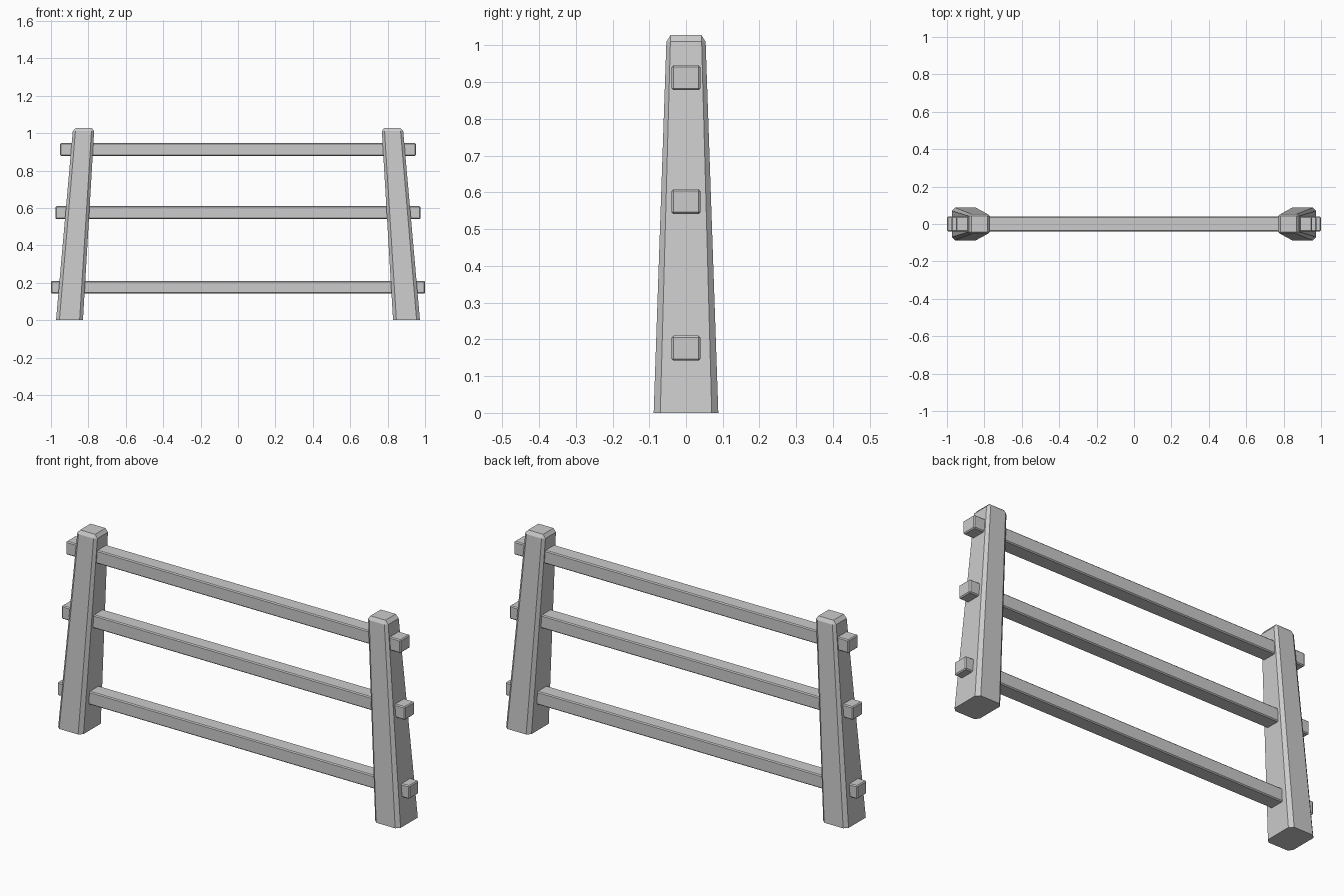
import bpy, bmesh

if "Cube" in bpy.data.objects:
    bpy.data.objects.remove(bpy.data.objects["Cube"])

HEIGHT = 1.028


def finish(bm, name):
    bmesh.ops.recalc_face_normals(bm, faces=bm.faces)
    mesh = bpy.data.meshes.new(name)
    bm.to_mesh(mesh)
    bm.free()
    obj = bpy.data.objects.new(name, mesh)
    bpy.context.collection.objects.link(obj)
    return obj


def box(hx, hy, hz, z):
    bm = bmesh.new()
    bmesh.ops.create_cube(bm, size=2)
    for v in bm.verts:
        v.co = (v.co.x * hx, v.co.y * hy, v.co.z * hz + z)
    return bm


def chamfer(bm, edges, width):
    bmesh.ops.bevel(bm, geom=edges, offset=width, offset_type='OFFSET',
                    segments=1, profile=0.5, affect='EDGES')


# Leaning, tapered posts with chamfered corners and tops, flat at the ground
def post(name, side):
    bm = box(0.072, 0.088, HEIGHT / 2, HEIGHT / 2)
    chamfer(bm, [e for e in bm.edges if max(v.co.z for v in e.verts) > 0.1], 0.018)
    for v in bm.verts:
        t = v.co.z / HEIGHT
        v.co.x = side * (0.901 - 0.076 * t) + v.co.x * (1 - 0.21 * t)
        v.co.y *= 1 - 0.4 * t
    return finish(bm, name)


post("left_post", -1)
post("right_post", 1)

# Horizontal rails running through both posts
for name, z, half_length in (("bottom_rail", 0.176, 1.0),
                             ("middle_rail", 0.575, 0.976),
                             ("top_rail", 0.912, 0.951)):
    bm = box(half_length, 0.039, 0.034, z)
    chamfer(bm, bm.edges[:], 0.005)
    finish(bm, name)
